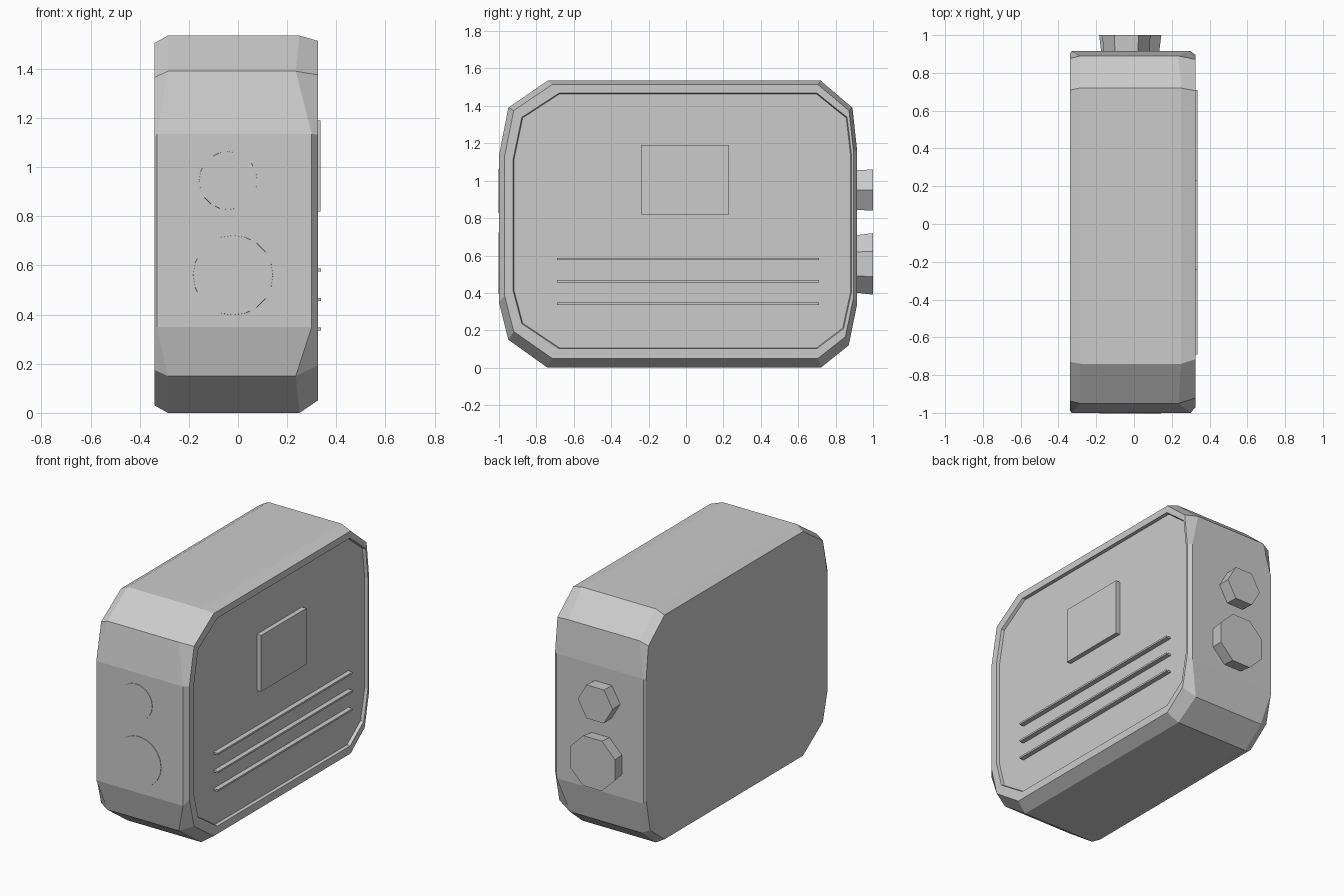
import bpy, bmesh, math

cube = bpy.data.objects.get("Cube")
if cube:
    bpy.data.objects.remove(cube, do_unlink=True)

grey = bpy.data.materials.new("light_grey")
grey.use_nodes = True
colour = (0.6, 0.6, 0.6, 1)
grey.diffuse_color = colour
grey.node_tree.nodes["Principled BSDF"].inputs["Base Color"].default_value = colour


def finish(name, bm):
    bmesh.ops.recalc_face_normals(bm, faces=bm.faces)
    mesh = bpy.data.meshes.new(name)
    bm.to_mesh(mesh)
    bm.free()
    mesh.materials.append(grey)
    obj = bpy.data.objects.new(name, mesh)
    bpy.context.collection.objects.link(obj)
    return obj


def box(name, low, high):
    bm = bmesh.new()
    bmesh.ops.create_cube(bm, size=1)
    for v in bm.verts:
        v.co = [a + (c + 0.5) * (b - a) for a, b, c in zip(low, high, v.co)]
    return finish(name, bm)


def knob(name, x, z, radius, tip_radius, sides, y0, y1, turn):
    """Tapered prism lying along y."""
    bm = bmesh.new()
    ends = []
    for y, r in ((y0, radius), (y1, tip_radius)):
        angles = [turn + math.tau * i / sides for i in range(sides)]
        ends.append([bm.verts.new((x + r * math.cos(a), y, z + r * math.sin(a))) for a in angles])
        bm.faces.new(ends[-1])
    for i in range(sides):
        j = (i + 1) % sides
        bm.faces.new((ends[0][i], ends[0][j], ends[1][j], ends[1][i]))
    return finish(name, bm)


# Side profile (y, z), three points to each clipped corner
profile = [(-0.74, 1.535), (-0.95, 1.39), (-1.0, 1.135),
           (-1.0, 0.35), (-0.95, 0.15), (-0.74, 0.0),
           (0.72, 0.0), (0.87, 0.12), (0.915, 0.34),
           (0.915, 1.16), (0.89, 1.39), (0.72, 1.535)]
kinds = [0, 1, 2, 2, 1, 0] * 2
MID_Y, MID_Z = -0.0425, 0.7675

# Rings: x per corner point, y scale, z scale, centre y, centre z
rings = [((-0.34,) * 3, 0.985, 0.96, MID_Y, MID_Z),
         ((-0.285, -0.285, -0.33), 1, 1, MID_Y, MID_Z),
         ((0.25, 0.235, 0.3), 1, 1, MID_Y, MID_Z),
         ((0.325,) * 3, 0.974, 0.953, -0.037, 0.782),
         ((0.325,) * 3, 0.945, 0.89, -0.02, 0.785),
         ((0.305,) * 3, 0.94, 0.885, -0.02, 0.785)]

# Body with a chamfered rim around a recessed panel
bm = bmesh.new()
loops = []
for xs, sy, sz, cy, cz in rings:
    loops.append([bm.verts.new((xs[k], cy + (y - MID_Y) * sy, cz + (z - MID_Z) * sz))
                  for (y, z), k in zip(profile, kinds)])
for a, b in zip(loops, loops[1:]):
    for i in range(len(a)):
        j = (i + 1) % len(a)
        bm.faces.new((a[i], a[j], b[j], b[i]))
bm.faces.new(loops[0])
bm.faces.new(loops[-1])
finish("body", bm)

# Raised details on the panel
box("square_plate", (0.3, -0.24, 0.82), (0.336, 0.23, 1.19))
for i in range(3):
    z = 0.342 + 0.12 * i
    box(f"panel_bar_{i + 1}", (0.3, -0.69, z - 0.006), (0.337, 0.71, z + 0.006))

# Knobs on the back, round discs almost flush with the front
knob("small_knob", -0.04, 0.95, 0.122, 0.127, 6, 0.9, 1.0, 0)
knob("large_knob", -0.02, 0.555, 0.165, 0.178, 8, 0.9, 1.0, math.pi / 8)
knob("small_front_disc", -0.04, 0.945, 0.12, 0.118, 20, -0.98, -1.003, 0)
knob("large_front_disc", -0.02, 0.56, 0.165, 0.162, 20, -0.98, -1.003, 0)
